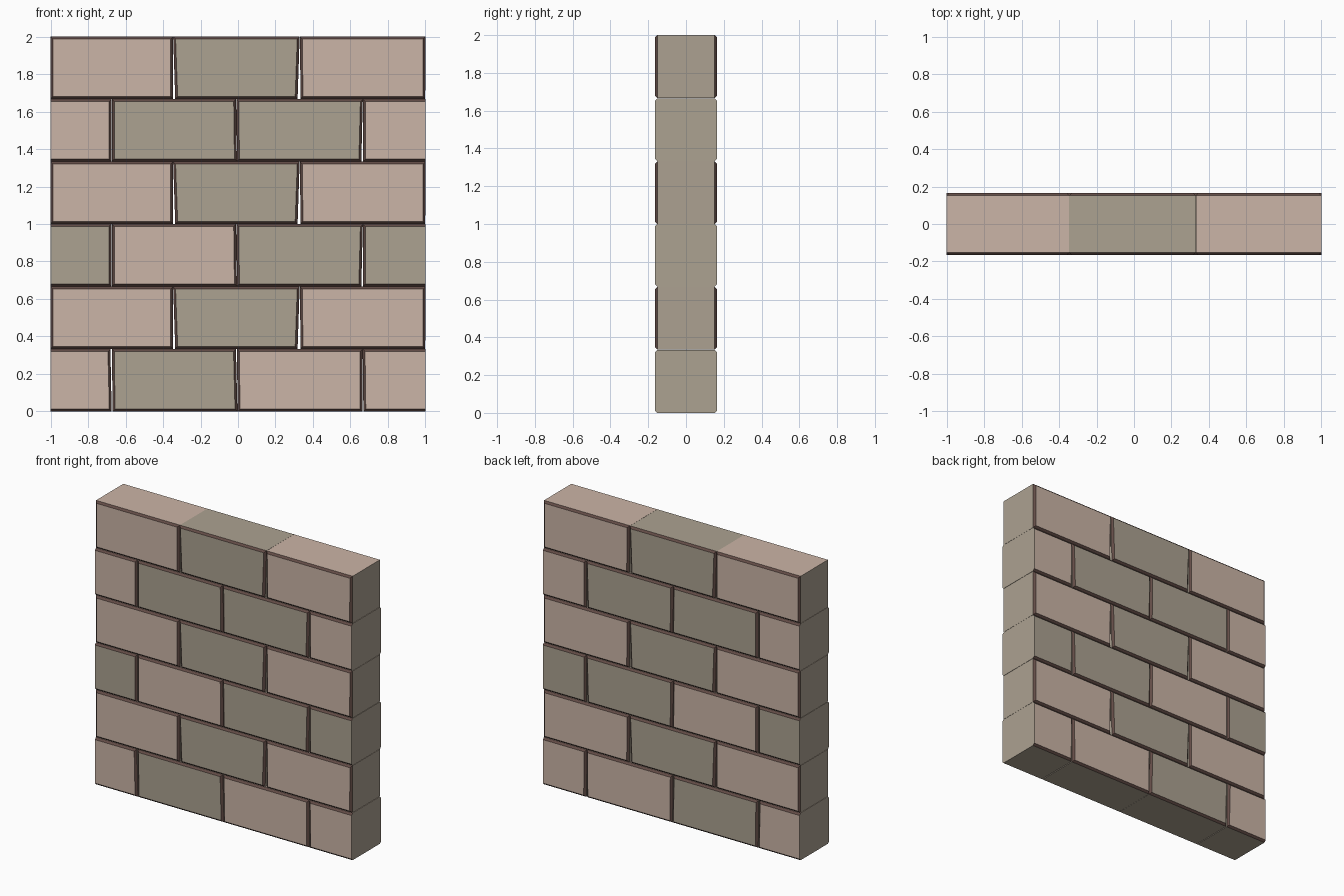
import bpy
import bmesh

if "Cube" in bpy.data.objects:
    bpy.data.objects.remove(bpy.data.objects["Cube"])

HALF_Y = 0.165   # half wall thickness
BEVEL = 0.013    # chamfer around front and back faces
ROW = 2.0 / 6
GAP = 0.001      # hairline bed joint


def material(name, rgb):
    m = bpy.data.materials.new(name)
    m.diffuse_color = (*rgb, 1)
    m.use_nodes = True
    m.node_tree.nodes["Principled BSDF"].inputs["Base Color"].default_value = m.diffuse_color
    return m


PINK = material("pink_stone", (0.60, 0.46, 0.385))
GREY = material("grey_stone", (0.415, 0.36, 0.285))
EDGE = material("dark_edge", (0.12, 0.07, 0.06))


def brick(name, z0, z1, left, right, face_mat, cut_left=False, cut_right=False):
    """Slightly skewed brick; left/right are (x at bottom, x at top)."""
    bm = bmesh.new()

    def ring(y, inset):
        l = 0 if cut_left else inset
        r = 0 if cut_right else inset
        pts = [(left[0] + l, z0 + inset), (right[0] - r, z0 + inset),
               (right[1] - r, z1 - inset), (left[1] + l, z1 - inset)]
        return [bm.verts.new((x, y, z)) for x, z in pts]

    rings = [ring(-HALF_Y, BEVEL), ring(-HALF_Y + BEVEL, 0),
             ring(HALF_Y - BEVEL, 0), ring(HALF_Y, BEVEL)]
    bm.faces.new(rings[0])
    bm.faces.new(rings[3][::-1])
    for level in range(3):
        a, b = rings[level], rings[level + 1]
        for i in range(4):
            j = (i + 1) % 4
            f = bm.faces.new((a[i], b[i], b[j], a[j]))
            cut_end = (i == 1 and cut_right) or (i == 3 and cut_left)
            if level == 1 or cut_end:
                f.material_index = 0 if i == 2 else 2   # ends and underside grey
            else:
                f.material_index = 1                    # dark chamfer
    bmesh.ops.recalc_face_normals(bm, faces=bm.faces[:])
    me = bpy.data.meshes.new(name)
    bm.to_mesh(me)
    bm.free()
    for m in (face_mat, EDGE, GREY):
        me.materials.append(m)
    bpy.context.collection.objects.link(bpy.data.objects.new(name, me))


# Brick ends for each kind of course: (left bottom/top, right bottom/top)
FULL = [((-1, -1), (-0.346, -0.346)),
        ((-0.335, -0.346), (0.318, 0.329)),
        ((0.334, 0.330), (0.999, 1))]
SPLIT = [((-1, -1), (-0.676, -0.676)),
         ((-0.672, -0.672), (-0.006, -0.010)),
         ((-0.005, -0.009), (0.658, 0.666)),
         ((0.668, 0.667), (1, 1))]
BASE = [((-1, -1), (-0.674, -0.681)),
        ((-0.669, -0.673), (-0.003, -0.011)),
        ((-0.002, -0.006), (0.663, 0.664)),
        ((0.669, 0.665), (1, 1))]

# Courses from the bottom up, P = pink brick, G = grey brick
COURSES = [(BASE, "PGPP"), (FULL, "PGP"), (SPLIT, "GPGG"),
           (FULL, "PGP"), (SPLIT, "PGGP"), (FULL, "PGP")]

for r, (layout, colours) in enumerate(COURSES):
    z0 = r * ROW + (GAP if r else 0)
    z1 = (r + 1) * ROW - (GAP if r < 5 else 0)
    split = len(layout) == 4
    for c, (left, right) in enumerate(layout):
        brick(f"brick_row{r + 1}_{c + 1}", z0, z1, left, right,
              PINK if colours[c] == "P" else GREY,
              cut_left=split and c == 0, cut_right=split and c == 3)
